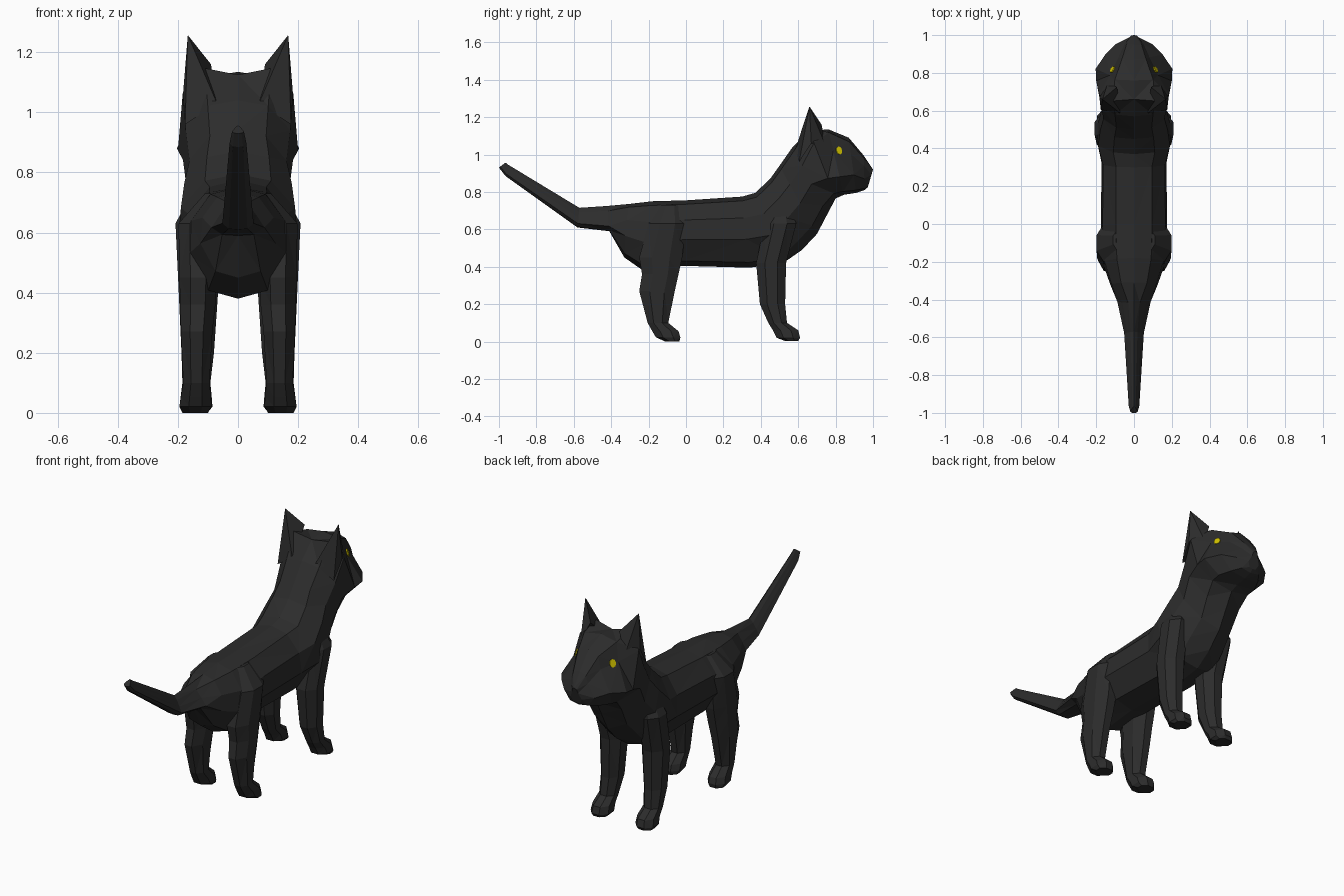
import bpy, bmesh
from math import cos, sin, pi
from mathutils import Vector
from mathutils.bvhtree import BVHTree

if "Cube" in bpy.data.objects:
    bpy.data.objects.remove(bpy.data.objects["Cube"])


def material(name, rgb):
    m = bpy.data.materials.new(name)
    m.use_nodes = True
    m.diffuse_color = (*rgb, 1)
    bsdf = m.node_tree.nodes["Principled BSDF"]
    bsdf.inputs["Base Color"].default_value = (*rgb, 1)
    bsdf.inputs["Roughness"].default_value = 0.9
    return m


FUR = material("black fur", (0.025, 0.025, 0.025))
YELLOW = material("yellow eye", (0.65, 0.55, 0.0))


def finish(name, bm, mat, mirror=False):
    bmesh.ops.recalc_face_normals(bm, faces=bm.faces)
    me = bpy.data.meshes.new(name)
    bm.to_mesh(me)
    bm.free()
    me.materials.append(mat)
    ob = bpy.data.objects.new(name, me)
    bpy.context.collection.objects.link(ob)
    if mirror:
        ob.modifiers.new("mirror", "MIRROR")
    return ob


def loft(rings):
    """Skin a list of equal-length point rings and cap both ends."""
    bm = bmesh.new()
    loops = [[bm.verts.new(p) for p in ring] for ring in rings]
    n = len(loops[0])
    for a, b in zip(loops, loops[1:]):
        for i in range(n):
            j = (i + 1) % n
            bm.faces.new((a[i], a[j], b[j], b[i]))
    bm.faces.new(loops[0])
    bm.faces.new(loops[-1])
    bmesh.ops.triangulate(bm, faces=bm.faces)
    return bm


def section(top, bottom, half, shape):
    """Symmetric cross-section between a top and a bottom (y, z) point."""
    t, b = Vector((0, *top)), Vector((0, *bottom))
    mid, up = (t + b) / 2, (t - b) / 2
    pts = [(0, 1)] + shape + [(0, -1)] + [(-x, z) for x, z in reversed(shape)]
    return [mid + up * z + Vector((half * x, 0, 0)) for x, z in pts]


# Half outlines of the cross-sections, from spine to belly
TAIL = [(0.35, 0.6), (0.7, 0.0), (1, -0.6), (0.6, -0.95)]
TRUNK = [(0.55, 0.88), (0.95, 0.4), (1, -0.2), (0.6, -0.85)]
NECK = [(0.55, 0.9), (0.95, 0.45), (1, -0.1), (0.6, -0.75)]
SKULL = [(0.55, 1.12), (0.92, 0.65), (1, -0.4), (0.6, -0.85)]
BROW = [(0.5, 0.9), (0.63, 0.35), (1, -0.45), (0.6, -0.9)]
FACE = [(0.42, 0.85), (0.54, 0.4), (1, -0.35), (0.6, -0.9)]

# Tail, trunk, neck and head in one skin
body_sections = [
    ((-0.965, 0.957), (-1.0, 0.93), 0.02, TAIL),
    ((-0.95, 0.945), (-0.965, 0.885), 0.028, TAIL),
    ((-0.57, 0.715), (-0.58, 0.61), 0.052, TAIL),
    ((-0.42, 0.725), (-0.41, 0.59), 0.088, TAIL),
    ((-0.31, 0.735), (-0.33, 0.45), 0.125, TRUNK),
    ((-0.18, 0.75), (-0.23, 0.38), 0.165, TRUNK),
    ((0.0, 0.755), (-0.02, 0.405), 0.175, TRUNK),
    ((0.3, 0.775), (0.34, 0.395), 0.172, TRUNK),
    ((0.37, 0.795), (0.52, 0.42), 0.2, TRUNK),
    ((0.45, 0.87), (0.62, 0.49), 0.188, NECK),
    ((0.5, 0.94), (0.7, 0.575), 0.17, NECK),
    ((0.57, 1.04), (0.755, 0.68), 0.183, NECK),
    ((0.66, 1.125), (0.8, 0.765), 0.2, SKULL),
    ((0.76, 1.135), (0.845, 0.785), 0.203, BROW),
    ((0.87, 1.09), (0.91, 0.795), 0.152, FACE),
    ((0.95, 0.995), (0.955, 0.81), 0.095, FACE),
    ((1.0, 0.92), (0.972, 0.825), 0.035, FACE),
]
body_bm = loft([section(*s) for s in body_sections])
bmesh.ops.recalc_face_normals(body_bm, faces=body_bm.faces)
surface = BVHTree.FromBMesh(body_bm)
finish("body", body_bm, FUR)


# Legs: level slices given as height, back, front, inner and outer limits
def leg(name, slices):
    rings = []
    for z, back, front, inner, outer in slices:
        c = Vector(((inner + outer) / 2, (back + front) / 2, z))
        rx, ry = (outer - inner) / 2, (front - back) / 2
        ring = []
        for i in range(8):
            a = pi / 8 + i * pi / 4
            k = cos(pi / 8)
            ring.append(c + Vector((rx * cos(a) / k, ry * sin(a) / k, 0)))
        rings.append(ring)
    finish(name, loft(rings), FUR, mirror=True)


leg("front_legs", [
    (0.76, 0.46, 0.54, 0.05, 0.14),
    (0.63, 0.42, 0.59, 0.08, 0.208),
    (0.42, 0.375, 0.535, 0.065, 0.198),
    (0.2, 0.395, 0.53, 0.08, 0.188),
    (0.1, 0.44, 0.54, 0.092, 0.185),
    (0.06, 0.465, 0.6, 0.088, 0.19),
    (0.02, 0.485, 0.61, 0.085, 0.195),
    (0.003, 0.53, 0.6, 0.1, 0.185),
])
leg("hind_legs", [
    (0.73, -0.14, -0.03, 0.04, 0.11),
    (0.63, -0.2, 0.0, 0.07, 0.198),
    (0.45, -0.25, -0.02, 0.07, 0.195),
    (0.36, -0.235, -0.04, 0.075, 0.192),
    (0.27, -0.25, -0.06, 0.085, 0.19),
    (0.1, -0.205, -0.095, 0.095, 0.182),
    (0.055, -0.18, -0.04, 0.09, 0.19),
    (0.022, -0.16, -0.03, 0.088, 0.195),
    (0.0, -0.11, -0.035, 0.1, 0.185),
])

# Ears: broad pyramids growing out of the skull
ear = bmesh.new()
tip = ear.verts.new((0.167, 0.66, 1.257))
base = [ear.verts.new(p) for p in (
    (0.07, 0.585, 1.03), (0.176, 0.605, 0.96), (0.183, 0.67, 1.06),
    (0.14, 0.745, 1.05), (0.09, 0.725, 1.16))]
for i in range(5):
    ear.faces.new((base[i], base[(i + 1) % 5], tip))
ear.faces.new(base)
finish("ears", ear, FUR, mirror=True)

# Eyes: thin plates laid on the face
hit, normal, _, _ = surface.ray_cast(Vector((1, 0.817, 1.02)), Vector((-1, 0, 0)))
side = normal.cross(Vector((0, 0, 1))).normalized()
rise = side.cross(normal)
eye = [[hit + normal * d + side * 0.018 * cos(i * pi / 4) + rise * 0.023 * sin(i * pi / 4)
        for i in range(8)] for d in (-0.003, 0.006)]
finish("eyes", loft(eye), YELLOW, mirror=True)
